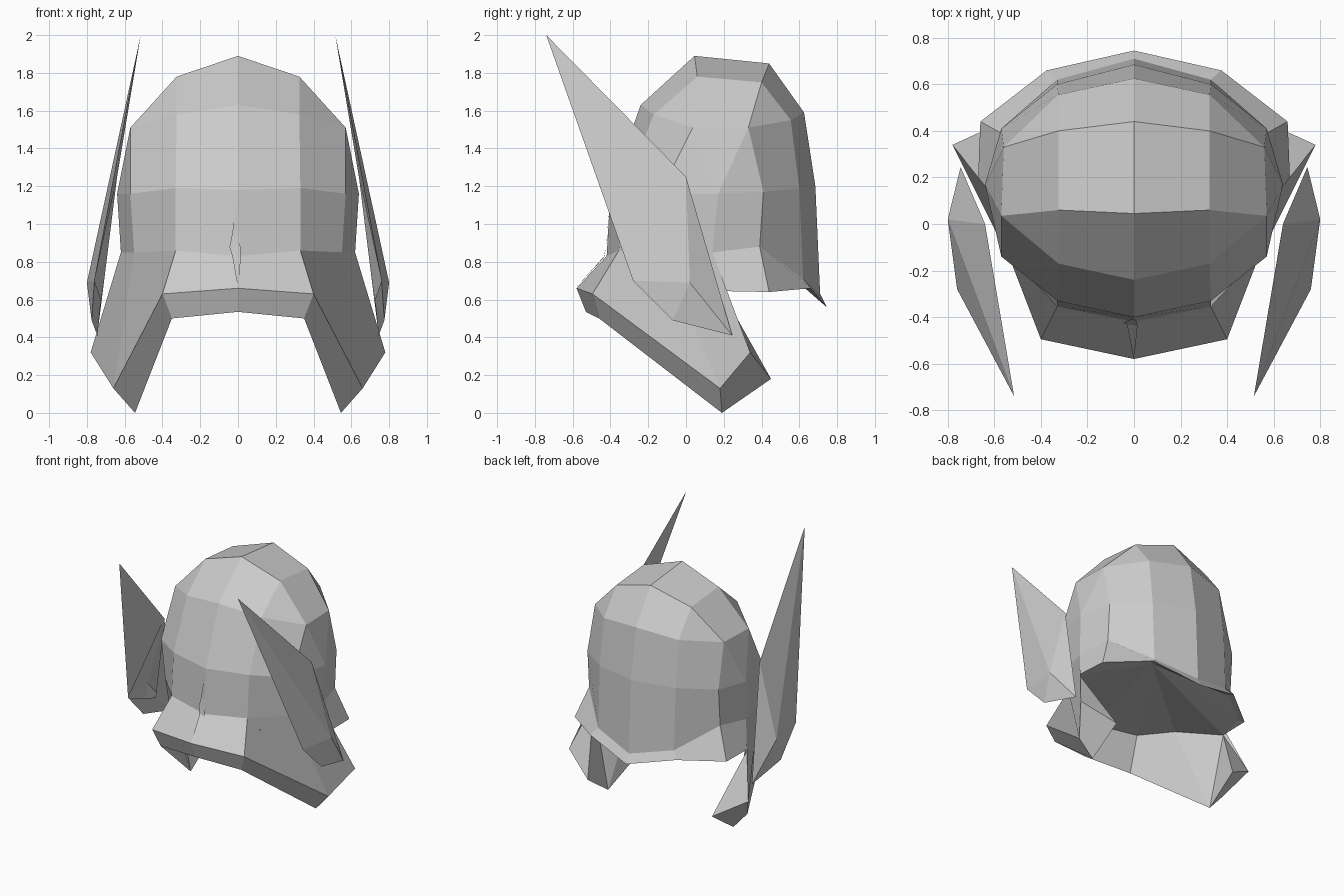
import bpy
import bmesh

if "Cube" in bpy.data.objects:
    bpy.data.objects.remove(bpy.data.objects["Cube"], do_unlink=True)

# Single plain grey finish
grey = bpy.data.materials.new("plain_grey")
grey.use_nodes = True
grey_value = (0.6, 0.6, 0.6, 1.0)
grey.diffuse_color = grey_value
grey.node_tree.nodes["Principled BSDF"].inputs["Base Color"].default_value = grey_value


def strip(ring_a, ring_b):
    """Quads between two rows of equally many points."""
    return [(ring_a[i], ring_a[i + 1], ring_b[i + 1], ring_b[i])
            for i in range(len(ring_a) - 1)]


def fan(apex, ring):
    """Triangles from one point to each edge of a row."""
    return [(apex, ring[i], ring[i + 1]) for i in range(len(ring) - 1)
            if apex not in (ring[i], ring[i + 1])]


def build(name, faces, mirrored=True):
    """Flat-shaded object from faces given as corner points, welded."""
    bm = bmesh.new()
    for corners in faces:
        bm.faces.new([bm.verts.new(p) for p in corners])
    bmesh.ops.remove_doubles(bm, verts=bm.verts, dist=0.001)
    bmesh.ops.recalc_face_normals(bm, faces=bm.faces)
    mesh = bpy.data.meshes.new(name)
    bm.to_mesh(mesh)
    bm.free()
    mesh.materials.append(grey)
    obj = bpy.data.objects.new(name, mesh)
    bpy.context.collection.objects.link(obj)
    if mirrored:
        mirror = obj.modifiers.new("both_sides", 'MIRROR')
        mirror.use_clip = True
    return obj


# Rows of the dome, each running from front centre round the side to back centre
crown_front = [(0, .045, 1.89), (.325, .06, 1.78)]
crown_back = [(0, .44, 1.85), (.325, .40, 1.75)]
brow_front = [(0, -.24, 1.63), (.325, -.17, 1.58), (.57, .035, 1.51)]
brow_back = [(0, .625, 1.59), (.325, .555, 1.55), (.56, .33, 1.51)]
middle = [(0, -.40, 1.18), (.33, -.33, 1.19), (.57, -.14, 1.16), (.64, .17, 1.16),
          (.57, .41, 1.17), (.33, .60, 1.19), (0, .685, 1.20)]
rim = [(0, -.42, .83), (.33, -.355, .86), (.55, -.12, .85), (.62, .14, .85),
       (.57, .39, .88), (.33, .62, .71), (0, .71, .63)]

dome = strip(crown_front, crown_back)
dome += strip(crown_front, brow_front[:2]) + strip(crown_back, brow_back[:2])
dome += [(crown_front[1], brow_front[1], brow_front[2]),
         (crown_back[1], brow_back[1], brow_back[2]),
         (crown_front[1], crown_back[1], brow_back[2], brow_front[2]),
         (brow_front[2], brow_back[2], middle[3])]
dome += strip(brow_front, middle[:3]) + strip(brow_back, middle[:3:-1])
dome += [(brow_front[2], middle[2], middle[3]), (brow_back[2], middle[4], middle[3])]
dome += strip(middle, rim)
build("helmet_dome", dome)

# Closed underside, fanned from one back corner
corner = (.67, .19, .645)
base = [(0, -.42, .75), (.33, -.36, .76), (.48, -.12, .74), corner,
        (.63, .41, .65), (.36, .63, .66), (0, .71, .59)]
other_side = [(-x, y, z) for x, y, z in base[-2:0:-1]]
loop = base + other_side
build("helmet_underside", fan(base[5], loop + loop[:1]), mirrored=False)

# Flared neck guard round the back, with a thin lower lip
skirt = [corner, (.66, .44, .64), (.375, .66, .66), (0, .745, .56)]
lip = [(corner, skirt[1], base[4])] + strip(skirt[1:], base[4:])
build("neck_guard", strip(rim[3:], skirt) + lip)

# Visor sweeping down into the cheek guards
outer = [(0, -.58, .66), (.40, -.495, .63), (.66, .18, .13)]
lower = [(0, -.53, .535), (.35, -.46, .50), (.545, .19, 0)]
cheek_top = (.78, .34, .32)
cheek_back = (.54, .45, .18)
visor = strip(rim[:3], outer) + strip(outer, lower)
visor += [(rim[2], rim[3], cheek_top, outer[2]),
          (rim[3], corner, cheek_top),
          (outer[2], cheek_top, cheek_back, lower[2]),
          (corner, cheek_top, cheek_back),
          (base[0], base[1], lower[1], lower[0]),
          (base[1], lower[1], lower[2], base[2]),
          (base[2], corner, lower[2]),
          (corner, cheek_back, lower[2])]
build("visor", visor)

# Small uneven ridge above the visor
ridge_left = [(0, -.405, 1.18), (-.03, -.416, .95), (-.045, -.424, .88),
              (-.03, -.432, .83), (0, -.585, .66)]
ridge_right = [(0, -.405, 1.18), (.01, -.416, .94), (.012, -.424, .88),
               (.015, -.436, .82), (0, -.585, .66)]
ridge = strip(ridge_left[1:4], ridge_right[1:4])
ridge += [(ridge_left[0], ridge_left[1], ridge_right[1]),
          (ridge_left[4], ridge_left[3], ridge_right[3])]
build("nose_ridge", ridge, mirrored=False)

# Swept wings on the sides, slightly thickened towards the head
tip = (.515, -.74, 2.0)
top_corner = (.64, 0, 1.25)
bulge = (.80, .02, .69)
inner_bulge = (.725, .01, .60)
edge = [tip, (.76, -.28, .70), (.775, -.07, .49), (.745, .245, .41), top_corner, tip]
build("side_wing", fan(bulge, edge) + fan(inner_bulge, edge[1:5])
      + [(top_corner, tip, edge[1])])
